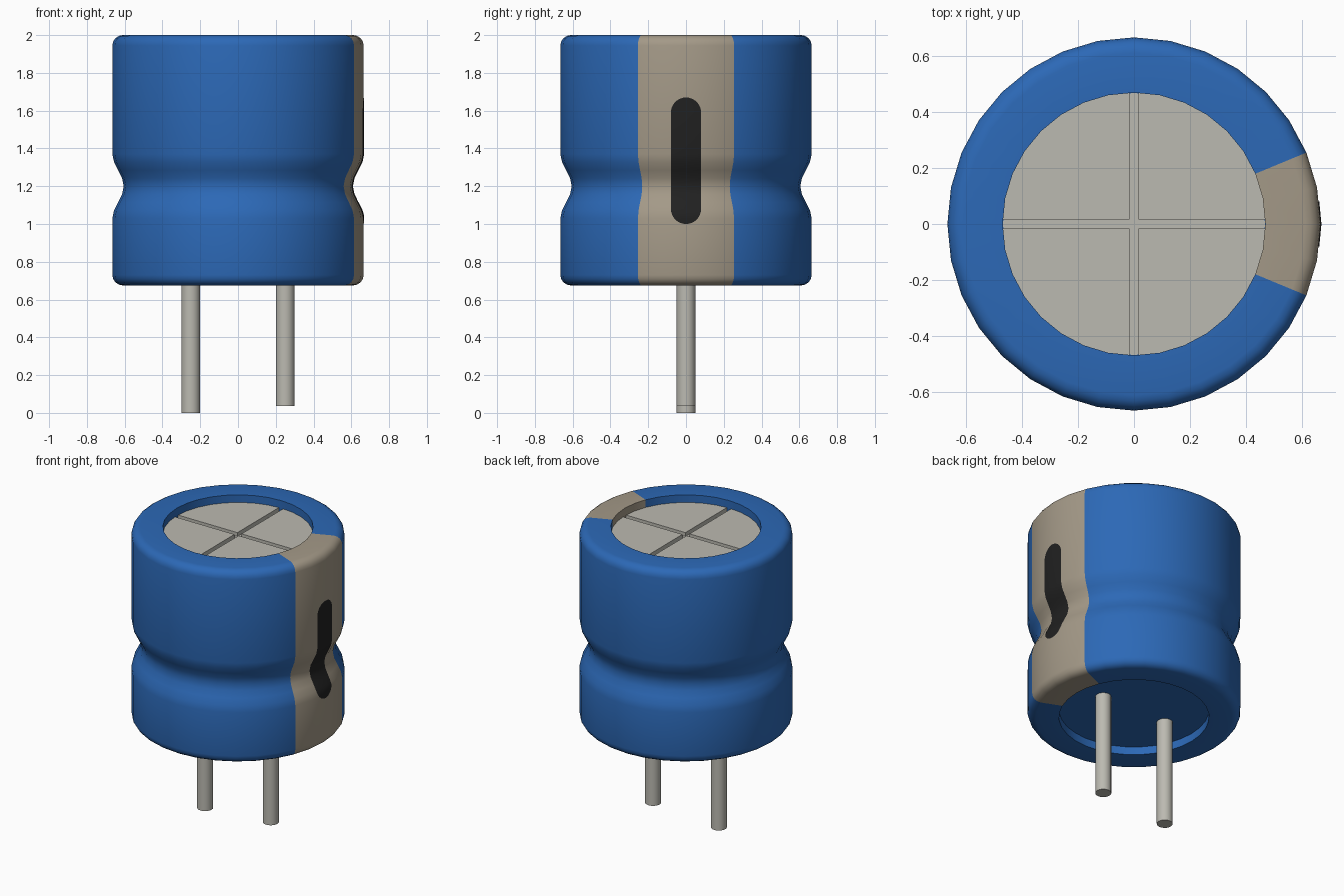
import bpy, bmesh
from math import sin, cos, pi, asin, sqrt, tan

if "Cube" in bpy.data.objects:
    bpy.data.objects.remove(bpy.data.objects["Cube"])

SIDES = 32
R, R_IN, Z0, Z1 = 0.665, 0.468, 0.675, 2.0
FLOOR_TOP, FLOOR_BOTTOM = 1.92, 0.73
G0, G1, G_DEPTH = 1.03, 1.37, 0.06      # groove start, end and depth


def material(name, rgb):
    m = bpy.data.materials.new(name)
    m.diffuse_color = (*rgb, 1)
    m.use_nodes = True
    m.node_tree.nodes["Principled BSDF"].inputs["Base Color"].default_value = m.diffuse_color
    return m


BLUE = material("blue_plastic", (0.025, 0.14, 0.47))
TAN = material("tan_plastic", (0.37, 0.32, 0.245))
BLACK = material("black_ink", (0.015, 0.015, 0.015))
METAL = material("metal", (0.50, 0.49, 0.44))


def finish(name, bm, mats, recalc=True):
    if recalc:
        bmesh.ops.recalc_face_normals(bm, faces=bm.faces)
    me = bpy.data.meshes.new(name)
    bm.to_mesh(me)
    bm.free()
    for m in mats:
        me.materials.append(m)
    ob = bpy.data.objects.new(name, me)
    bpy.context.collection.objects.link(ob)
    bpy.ops.object.select_all(action='DESELECT')
    ob.select_set(True)
    bpy.context.view_layer.objects.active = ob
    bpy.ops.object.shade_smooth_by_angle(angle=pi / 6)
    return ob


def cylinder(name, r, z0, z1, x, sides, mat):
    bm = bmesh.new()
    res = bmesh.ops.create_cone(bm, cap_ends=True, segments=sides,
                                radius1=r, radius2=r, depth=z1 - z0)
    bmesh.ops.translate(bm, verts=res["verts"], vec=(x, 0, (z0 + z1) / 2))
    return finish(name, bm, [mat])


# Sleeve: one lathed profile, the stripe is four of its columns
def corner(z, sign):
    b = 0.055
    pts = [(R - b + b * cos(a), z + sign * (b * sin(a) - b))
           for a in (i * pi / 8 for i in range(5))]
    return pts if sign > 0 else pts[::-1]


groove_z = [G0 + (G1 - G0) * i / 8 for i in range(9)]


def groove_r(z):
    if not G0 < z < G1:
        return R
    return R - G_DEPTH * (0.5 - 0.5 * cos(2 * pi * (z - G0) / (G1 - G0)))


profile = ([(R_IN, FLOOR_BOTTOM), (R_IN, Z0)] + corner(Z0, -1)
           + [(groove_r(z), z) for z in groove_z]
           + corner(Z1, 1) + [(R_IN, Z1), (R_IN, FLOOR_TOP)])
bm = bmesh.new()
rings = [[bm.verts.new((r * cos(2 * pi * i / SIDES), r * sin(2 * pi * i / SIDES), z))
          for i in range(SIDES)] for r, z in profile]
for a, b in zip(rings, rings[1:]):
    for i in range(SIDES):
        j = (i + 1) % SIDES
        f = bm.faces.new((a[i], a[j], b[j], b[i]))
        f.material_index = 1 if i < 2 or i >= SIDES - 2 else 0
bm.faces.new(rings[0])
bm.faces.new(rings[-1])
finish("sleeve", bm, [BLUE, TAN])

# Top plate: base disc and four quarters that leave a cross-shaped score
cylinder("top_plate_base", R_IN - 0.001, FLOOR_TOP - 0.01, FLOOR_TOP + 0.002, 0, SIDES, METAL)
bm = bmesh.new()
gap, top = 0.016, 1.948
t = asin(gap / R_IN)
for q in range(4):
    steps = SIDES // 4
    angles = [t] + [pi / 2 * i / steps for i in range(1, steps)] + [pi / 2 - t]
    flat = [(gap, gap)] + [(R_IN * cos(a), R_IN * sin(a)) for a in angles]
    c, s = round(cos(q * pi / 2)), round(sin(q * pi / 2))
    face = bm.faces.new([bm.verts.new((x * c - y * s, x * s + y * c, FLOOR_TOP))
                         for x, y in flat])
    ext = bmesh.ops.extrude_face_region(bm, geom=[face], use_keep_orig=True)
    bmesh.ops.translate(bm, vec=(0, 0, top - FLOOR_TOP),
                        verts=[v for v in ext["geom"] if isinstance(v, bmesh.types.BMVert)])
finish("top_plate_quarters", bm, [METAL])

# Minus mark: rounded bar lying on the stripe and following the groove
HW, C0, C1 = 0.08, 1.08, 1.59
caps = [HW * cos(i * pi / 16) for i in range(9)]
rows = sorted({round(z, 4) for z in [C0 - d for d in caps] + [C1 + d for d in caps]
               + [z for z in groove_z if C0 < z < C1]})
bm = bmesh.new()
prev = None
for z in rows:
    d = max(C0 - z, z - C1, 0)
    w = sqrt(max(HW * HW - d * d, 0))
    x = groove_r(z) + 0.003
    row = [bm.verts.new((x - abs(y) * tan(pi / SIDES), y, z)) for y in (-w, 0, w)]
    if prev:
        for i in range(2):
            bm.faces.new((prev[i], prev[i + 1], row[i + 1], row[i]))
    prev = row
bmesh.ops.remove_doubles(bm, verts=bm.verts, dist=1e-5)
finish("minus_mark", bm, [BLACK], recalc=False)

# Two legs, the left one slightly longer
cylinder("long_leg", 0.05, 0.0, FLOOR_BOTTOM + 0.02, -0.25, 20, METAL)
cylinder("short_leg", 0.05, 0.036, FLOOR_BOTTOM + 0.02, 0.25, 20, METAL)
